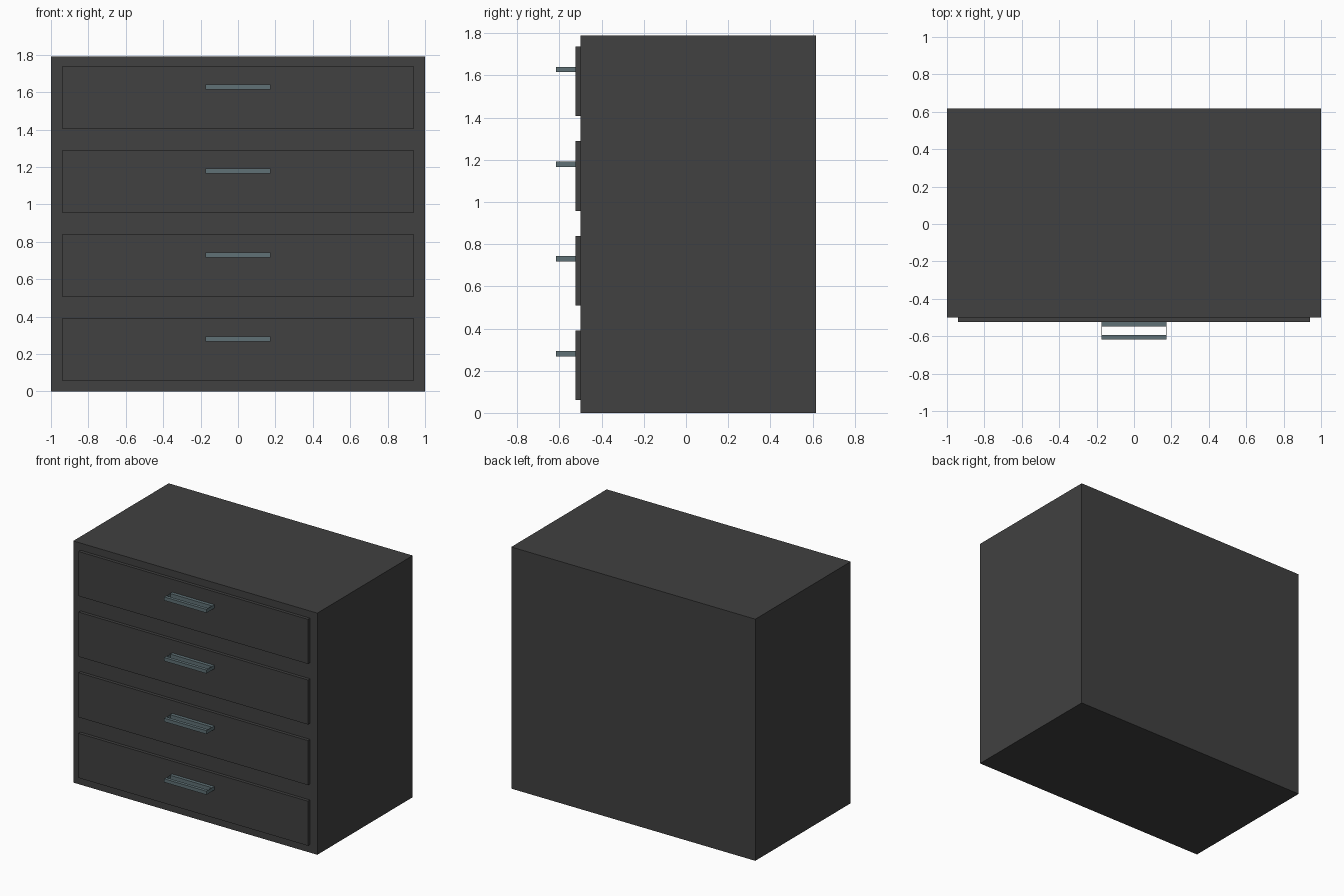
import bpy

if "Cube" in bpy.data.objects:
    bpy.data.objects.remove(bpy.data.objects["Cube"])


def material(name, rgb):
    m = bpy.data.materials.new(name)
    m.diffuse_color = (*rgb, 1.0)
    m.use_nodes = True
    m.node_tree.nodes["Principled BSDF"].inputs["Base Color"].default_value = m.diffuse_color
    return m


charcoal = material("charcoal", (0.052, 0.052, 0.052))
steel = material("blue_grey_steel", (0.115, 0.165, 0.18))


def box(name, lo, hi, mat):
    """Axis-aligned box between two corners."""
    x0, y0, z0 = lo
    x1, y1, z1 = hi
    verts = [(x, y, z) for x in (x0, x1) for y in (y0, y1) for z in (z0, z1)]
    faces = [(0, 1, 3, 2), (4, 6, 7, 5), (0, 4, 5, 1),
             (2, 3, 7, 6), (0, 2, 6, 4), (1, 5, 7, 3)]
    me = bpy.data.meshes.new(name)
    me.from_pydata(verts, [], faces)
    me.materials.append(mat)
    ob = bpy.data.objects.new(name, me)
    bpy.context.collection.objects.link(ob)
    return ob


FRONT = -0.50          # cabinet front plane
DRAWER = -0.524        # drawer front plane
TIP = -0.617           # handle front plane
HALF = 0.173           # handle half width

# Cabinet body
box("cabinet_body", (-1, FRONT, 0), (1, 0.617, 1.79), charcoal)

for i in range(4):
    z = 0.06 + 0.449 * i
    # Drawer front
    box(f"drawer_front_{i+1}", (-0.94, DRAWER, z), (0.94, FRONT + 0.01, z + 0.33), charcoal)
    # Handle: back rail, grip rail and two thin end plates around an open slot
    h0, h1 = z + 0.208, z + 0.234
    box(f"handle_back_rail_{i+1}", (-HALF, -0.549, h0), (HALF, DRAWER + 0.005, h1), steel)
    box(f"handle_grip_{i+1}", (-HALF, TIP, h0), (HALF, -0.593, h1), steel)
    for side, name in ((-1, "left"), (1, "right")):
        xs = sorted((side * HALF, side * (HALF - 0.003)))
        box(f"handle_end_{name}_{i+1}", (xs[0], -0.593, h0), (xs[1], -0.549, h1), steel)
